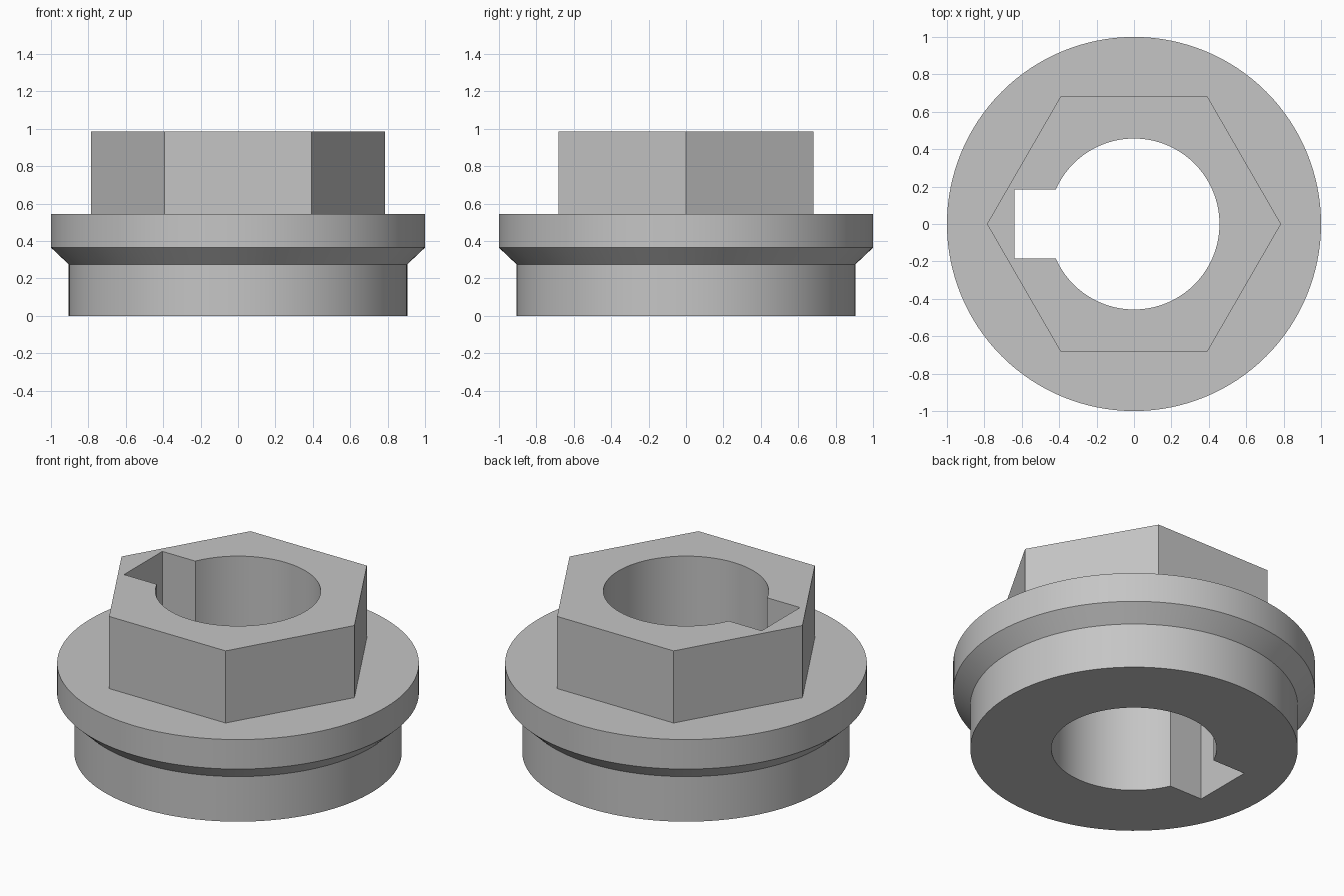
import bpy
import bmesh
import math

cube = bpy.data.objects.get("Cube")
if cube:
    bpy.data.objects.remove(cube, do_unlink=True)

SEGMENTS = 128
HEIGHT = 0.985

steel = bpy.data.materials.new("grey_steel")
steel.use_nodes = True
colour = (0.56, 0.56, 0.56, 1)
steel.diffuse_color = colour
steel.node_tree.nodes["Principled BSDF"].inputs["Base Color"].default_value = colour


def lathe(name, profile, sides):
    """Closed solid of revolution from (radius, z) points, bottom to top."""
    bm = bmesh.new()
    rings = []
    for radius, z in profile:
        angles = [math.tau * i / sides for i in range(sides)]
        rings.append([bm.verts.new((radius * math.cos(a), radius * math.sin(a), z))
                      for a in angles])
    for low, high in zip(rings, rings[1:]):
        for i in range(sides):
            j = (i + 1) % sides
            bm.faces.new((low[i], low[j], high[j], high[i]))
    bm.faces.new(rings[0][::-1])
    bm.faces.new(rings[-1])
    return finish(name, bm)


def box(name, low, high):
    bm = bmesh.new()
    bmesh.ops.create_cube(bm, size=1)
    for v in bm.verts:
        v.co = [b if c > 0 else a for c, a, b in zip(v.co, low, high)]
    return finish(name, bm)


def finish(name, bm):
    mesh = bpy.data.meshes.new(name)
    bm.to_mesh(mesh)
    bm.free()
    mesh.materials.append(steel)
    obj = bpy.data.objects.new(name, mesh)
    bpy.context.collection.objects.link(obj)
    return obj


def combine(target, tool, operation):
    """Apply a boolean and remove the tool object."""
    mod = target.modifiers.new(operation.lower(), 'BOOLEAN')
    mod.operation = operation
    mod.solver = 'EXACT'
    mod.object = tool
    bpy.context.view_layer.objects.active = target
    bpy.ops.object.modifier_apply(modifier=mod.name)
    bpy.data.objects.remove(tool, do_unlink=True)


# Round base with a chamfered flange
body = lathe("flanged_hex_bushing",
             [(0.905, 0), (0.905, 0.275), (1, 0.365), (1, 0.545)], SEGMENTS)

# Hexagonal head
head = lathe("hex_head", [(0.786, 0.3), (0.786, HEIGHT)], 6)
combine(body, head, 'UNION')

# Through bore and rectangular keyway
bore = lathe("bore_cutter", [(0.457, -0.2), (0.457, 1.2)], SEGMENTS)
combine(body, bore, 'DIFFERENCE')
keyway = box("keyway_cutter", (-0.64, -0.185, -0.3), (-0.1, 0.185, 1.3))
combine(body, keyway, 'DIFFERENCE')

# Smooth round walls, crisp edges
bpy.ops.object.select_all(action='DESELECT')
body.select_set(True)
bpy.context.view_layer.objects.active = body
bpy.ops.object.shade_smooth_by_angle(angle=math.radians(30))
